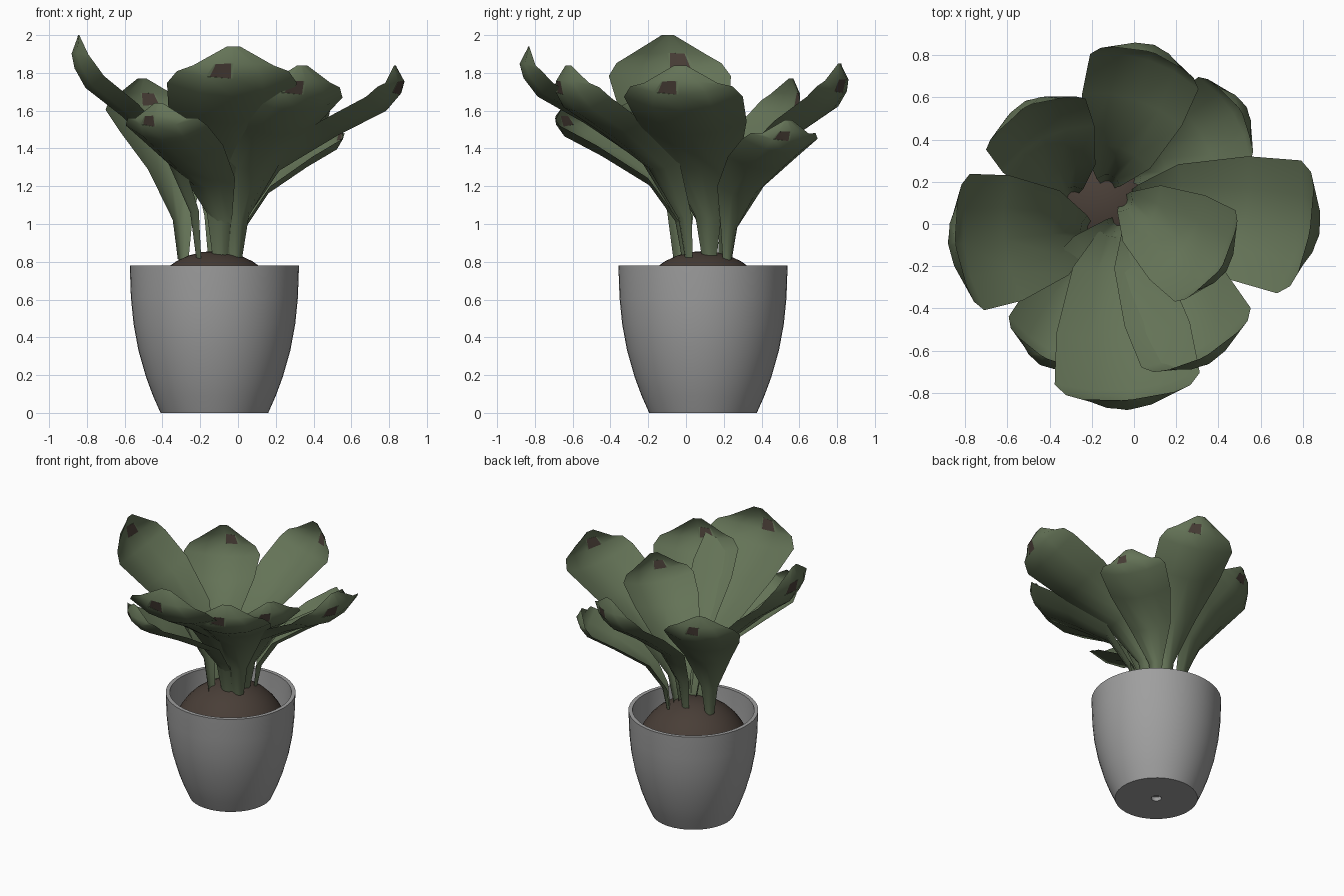
import bpy, bmesh, math
from mathutils import Vector

if "Cube" in bpy.data.objects:
    bpy.data.objects.remove(bpy.data.objects["Cube"])

CX, CY = -0.125, 0.09          # pot axis


def material(name, rgb):
    m = bpy.data.materials.new(name)
    m.diffuse_color = (*rgb, 1)
    m.use_nodes = True
    m.node_tree.nodes["Principled BSDF"].inputs["Base Color"].default_value = m.diffuse_color
    return m


GREEN = material("leaf_green", (0.128, 0.172, 0.095))
BROWN = material("soil_brown", (0.066, 0.048, 0.038))
GREY = material("pot_grey", (0.345, 0.345, 0.345))


def finish(name, bm, mats):
    me = bpy.data.meshes.new(name)
    bm.to_mesh(me)
    bm.free()
    ob = bpy.data.objects.new(name, me)
    bpy.context.collection.objects.link(ob)
    for m in mats:
        me.materials.append(m)
    bpy.context.view_layer.objects.active = ob
    ob.select_set(True)
    bpy.ops.object.shade_smooth_by_angle(angle=math.radians(50))
    ob.select_set(False)
    return ob


def lathe(name, profile, mat, n=48):
    bm = bmesh.new()
    verts = [bm.verts.new((CX + r, CY, z)) for r, z in profile]
    edges = [bm.edges.new(p) for p in zip(verts, verts[1:])]
    bmesh.ops.spin(bm, geom=verts + edges, cent=(CX, CY, 0), axis=(0, 0, 1),
                   angle=math.tau, steps=n, use_merge=True)
    bmesh.ops.remove_doubles(bm, verts=bm.verts, dist=1e-4)
    bmesh.ops.recalc_face_normals(bm, faces=bm.faces)
    return finish(name, bm, [mat])


# Pot: drain recess, curved wall, rim, inside wall and floor
lathe("pot", [(0, 0.03), (0.035, 0.03), (0.035, 0), (0.285, 0), (0.325, 0.09),
              (0.362, 0.19), (0.402, 0.33), (0.428, 0.47), (0.442, 0.61), (0.448, 0.78),
              (0.42, 0.78), (0.413, 0.61), (0.395, 0.45), (0.37, 0.33), (0.26, 0.05),
              (0, 0.05)], GREY)

# Soil: dome inside the pot
R = 0.4
lathe("soil", [(R * math.cos(a), 0.457 + R * math.sin(a))
               for a in (math.radians(d) for d in range(0, 91, 10))], BROWN, 32)

# Shared leaf shape: reach fraction, rise fraction, width fraction
ROWS = [(0, 0, 0.12), (0.05, 0.21, 0.22), (0.25, 0.46, 0.62), (0.60, 0.64, 0.92),
        (0.89, 0.765, 1.0), (0.975, 0.85, 0.86), (1.0, 0.92, 0.62), (0.945, 1.0, 0.1)]
COLS = (-1, -0.5, 0, 0.5, 1)
BASE_Z = 0.81


def leaf(name, bx, by, tx, ty, tz, width):
    base = Vector((bx, by, BASE_Z))
    out = Vector((tx - bx, ty - by, 0))
    reach, rise = out.length, tz - BASE_Z
    out.normalize()
    side = Vector((out.y, -out.x, 0))
    up = Vector((0, 0, 1))
    spine = [base + out * (h * reach) + up * (v * rise) for h, v, _ in ROWS]
    bm = bmesh.new()
    grid = []
    for i, (p, (_, _, w)) in enumerate(zip(spine, ROWS)):
        t = (spine[min(i + 1, len(spine) - 1)] - spine[max(i - 1, 0)]).normalized()
        n = up * t.dot(out) - out * t.z          # inner side of the leaf
        cup = 0.03 * min(1, w * 4) + 0.06 * w
        if i == len(ROWS) - 1:
            cup = 0
        grid.append([bm.verts.new(p + side * (u * w * width / 2) + n * (cup * u * u))
                     for u in COLS])
    for i in range(len(ROWS) - 1):
        for j in range(len(COLS) - 1):
            f = bm.faces.new((grid[i][j], grid[i][j + 1], grid[i + 1][j + 1], grid[i + 1][j]))
            if (i, j) == (5, 2):
                spot = f
    # Small brown spot near the tip
    bmesh.ops.inset_individual(bm, faces=[spot], thickness=0.018)
    spot.material_index = 1
    mid = spot.calc_center_median()
    for v in spot.verts:
        v.co -= side * ((v.co - mid).dot(side) * 0.25)
    bmesh.ops.reverse_faces(bm, faces=bm.faces)
    finish(name, bm, [GREEN, BROWN])


# Leaves: base x, y, outermost x, y, tip height, width
LEAVES = {
    "leaf_right": (0.0, 0.12, 0.88, -0.04, 1.84, 0.64),
    "leaf_left": (-0.22, -0.03, -0.88, -0.10, 2.00, 0.65),
    "leaf_back": (-0.12, 0.20, 0.09, 0.85, 1.85, 0.54),
    "leaf_back_right": (0.0, 0.23, 0.53, 0.56, 1.55, 0.47),
    "leaf_back_left": (-0.30, 0.15, -0.52, 0.58, 1.77, 0.53),
    "leaf_front": (-0.09, -0.02, -0.02, -0.88, 1.94, 0.69),
    "leaf_front_right": (0.0, 0.0, 0.36, -0.66, 1.84, 0.59),
    "leaf_front_left": (-0.08, 0.0, -0.44, -0.67, 1.64, 0.49),
    "leaf_inner": (-0.04, 0.10, 0.44, -0.22, 1.72, 0.52),
}
for name, spec in LEAVES.items():
    leaf(name, *spec)
